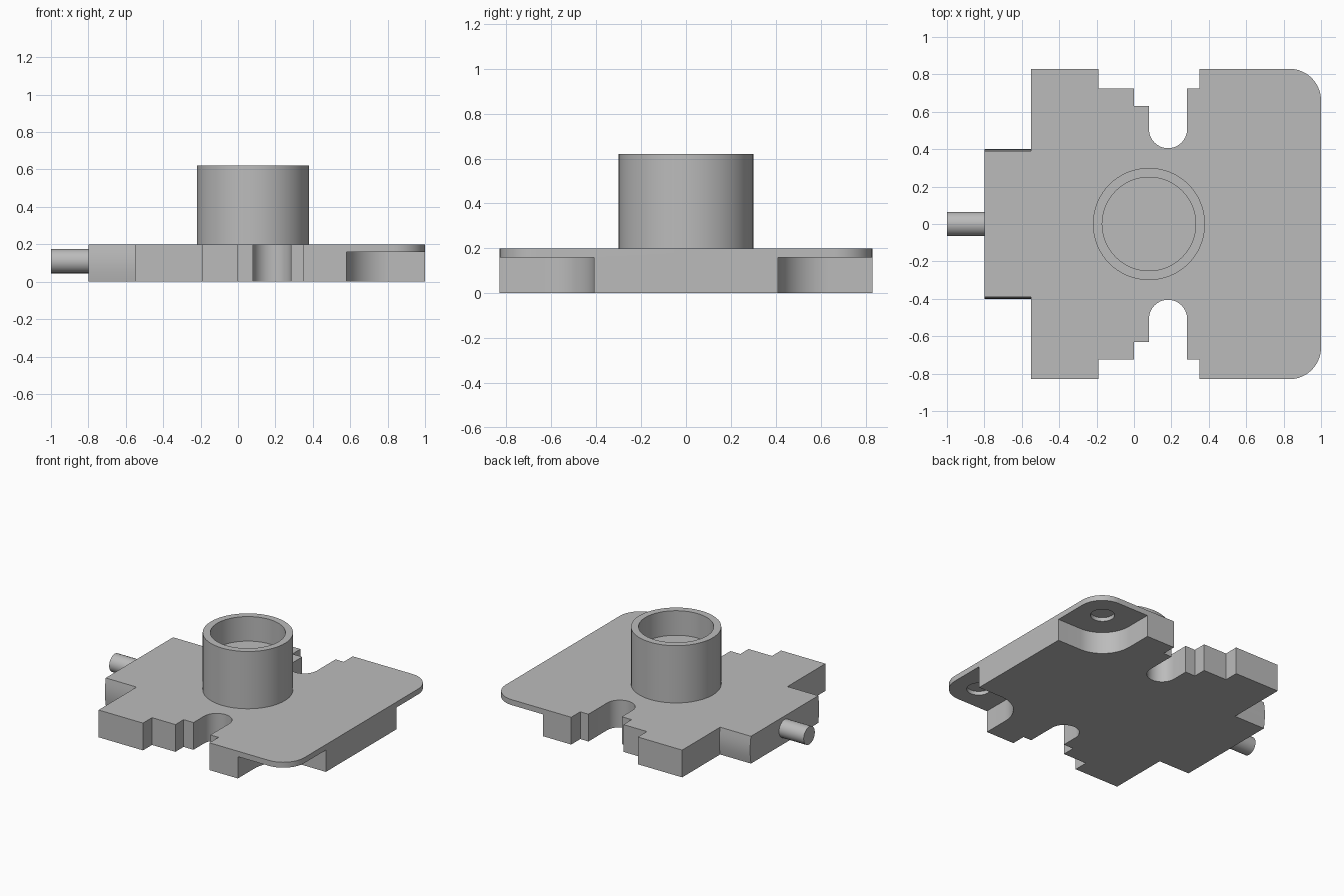
import bpy, bmesh
from math import sin, cos, pi, radians
from mathutils import Matrix, Vector

cube = bpy.data.objects.get("Cube")
if cube:
    bpy.data.objects.remove(cube, do_unlink=True)

grey = bpy.data.materials.new("plain grey")
grey.use_nodes = True
grey.diffuse_color = (0.5, 0.5, 0.5, 1)
grey.node_tree.nodes["Principled BSDF"].inputs["Base Color"].default_value = (0.5, 0.5, 0.5, 1)


def arc(cx, cy, r, start, end, n=16):
    """Points on an arc, angles in degrees."""
    angles = [radians(start + (end - start) * i / n) for i in range(n + 1)]
    return [(cx + r * cos(a), cy + r * sin(a)) for a in angles]


def finish(name, bm):
    bmesh.ops.recalc_face_normals(bm, faces=bm.faces[:])
    mesh = bpy.data.meshes.new(name)
    bm.to_mesh(mesh)
    bm.free()
    mesh.materials.append(grey)
    obj = bpy.data.objects.new(name, mesh)
    bpy.context.collection.objects.link(obj)
    return obj


def prism(name, outline, low, high, matrix=Matrix()):
    """Extrude a flat outline from low to high, then place it."""
    bm = bmesh.new()
    face = bm.faces.new([bm.verts.new((x, y, low)) for x, y in outline])
    grown = bmesh.ops.extrude_face_region(bm, geom=[face])["geom"]
    top = [v for v in grown if isinstance(v, bmesh.types.BMVert)]
    bmesh.ops.translate(bm, verts=top, vec=(0, 0, high - low))
    bm.transform(matrix)
    return finish(name, bm)


def lathe(name, profile, x, y, steps=64):
    """Spin a radius and height profile about a vertical axis."""
    bm = bmesh.new()
    verts = [bm.verts.new((r, 0, z)) for r, z in profile]
    edges = [bm.edges.new(pair) for pair in zip(verts, verts[1:])]
    bmesh.ops.spin(bm, geom=verts + edges, axis=(0, 0, 1), cent=(0, 0, 0),
                   angle=2 * pi, steps=steps, use_duplicate=False)
    bmesh.ops.remove_doubles(bm, verts=bm.verts[:], dist=0.0001)
    bmesh.ops.translate(bm, verts=bm.verts[:], vec=(x, y, 0))
    return finish(name, bm)


def cut(target, cutter):
    mod = target.modifiers.new("cut", "BOOLEAN")
    mod.operation, mod.solver, mod.object = "DIFFERENCE", "EXACT", cutter
    bpy.context.view_layer.objects.active = target
    bpy.ops.object.modifier_apply(modifier=mod.name)
    bpy.data.objects.remove(cutter, do_unlink=True)


def smooth(obj):
    bpy.ops.object.select_all(action="DESELECT")
    obj.select_set(True)
    bpy.context.view_layer.objects.active = obj
    bpy.ops.object.shade_smooth_by_angle(angle=radians(32))


# Base plate: stepped front edge with a round-ended slot, mirrored to the back
front = [(-0.55, -0.83), (-0.19, -0.83), (-0.19, -0.725), (0, -0.725), (0, -0.63), (0.08, -0.63)]
front += arc(0.182, -0.507, 0.102, 180, 0)
front += [(0.284, -0.725), (0.35, -0.725), (0.35, -0.83)]
front += arc(0.83, -0.66, 0.17, -90, 0)
back = [(x, -y) for x, y in reversed(front)]
plate = prism("base_plate", front + back, 0, 0.2)

# Corner pockets underneath, each with a blind round recess
for side in (-1, 1):
    pocket = [(1.2, 0.41)] + arc(0.81, 0.64, 0.23, 270, 180) + [(0.58, 1.1), (1.2, 1.1)]
    cut(plate, prism("pocket_cutter", [(x, side * y) for x, y in pocket], -0.1, 0.16))
    cut(plate, prism("recess_cutter", arc(0.81, side * 0.64, 0.08, 0, 352.5, 47), 0.1, 0.188))
smooth(plate)

# Side tab with slightly bulging ends; outlines in the yz plane extruded along x
along_x = Matrix(((0, 0, 1, 0), (1, 0, 0, 0), (0, 1, 0, 0), (0, 0, 0, 1)))
bulge = [(0.39 + 0.01 * sin(pi * i / 12), 0.2 * i / 12) for i in range(13)]
tab_outline = bulge + [(-y, z) for y, z in reversed(bulge)]
smooth(prism("side_tab", tab_outline, -0.8, -0.55, along_x))

# Round peg on the tab
smooth(prism("side_peg", arc(0, 0.11, 0.065, 0, 345, 23), -1, -0.8, along_x))

# Open cup on top of the plate
smooth(lathe("cup", [(0.3, 0.2), (0.3, 0.62), (0.25, 0.62), (0.25, 0.44), (0, 0.44)], 0.08, 0))
